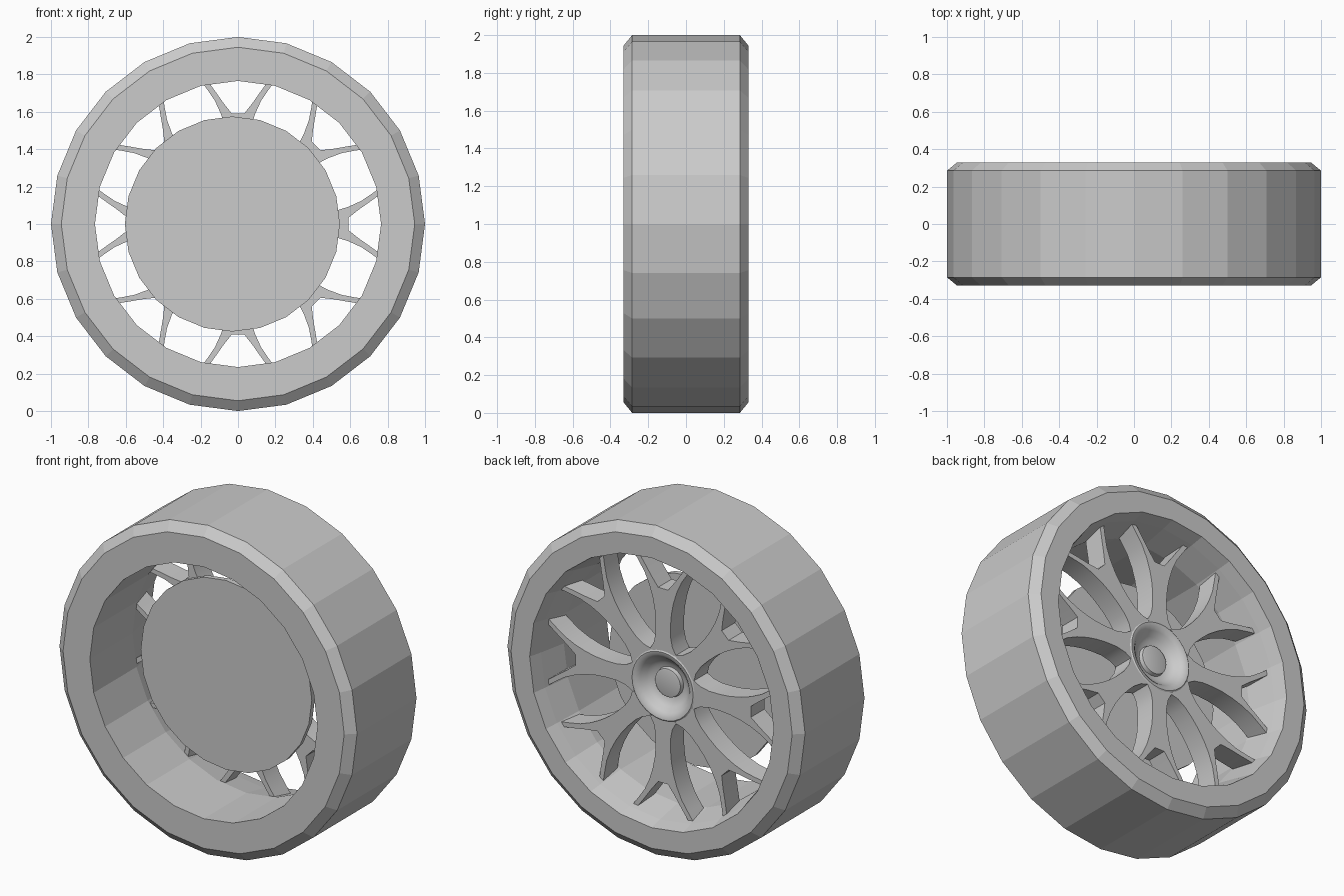
import bpy, bmesh, math
from mathutils import Matrix, Vector

cube = bpy.data.objects.get("Cube")
if cube:
    bpy.data.objects.remove(cube)

grey = bpy.data.materials.new("plain_grey")
grey.use_nodes = True
colour = (0.6, 0.6, 0.6, 1)
grey.diffuse_color = colour
grey.node_tree.nodes["Principled BSDF"].inputs["Base Color"].default_value = colour

AXLE = Vector((0, 0, 1))


def finish(bm, name, location=AXLE, smooth_angle=None):
    bmesh.ops.recalc_face_normals(bm, faces=bm.faces)
    mesh = bpy.data.meshes.new(name)
    bm.to_mesh(mesh)
    bm.free()
    mesh.materials.append(grey)
    ob = bpy.data.objects.new(name, mesh)
    ob.location = location
    bpy.context.collection.objects.link(ob)
    if smooth_angle:
        bpy.ops.object.select_all(action="DESELECT")
        ob.select_set(True)
        bpy.context.view_layer.objects.active = ob
        bpy.ops.object.shade_smooth_by_angle(angle=math.radians(smooth_angle))
    return ob


def lathe(name, profile, sides, loop=False, location=AXLE, smooth_angle=None):
    """Turn (radius, y) points about the axle; an open profile gets end caps."""
    bm = bmesh.new()
    rings = []
    for r, y in profile:
        angles = [math.tau * i / sides for i in range(sides)]
        rings.append([bm.verts.new((r * math.cos(a), y, r * math.sin(a))) for a in angles])
    pairs = list(zip(rings, rings[1:]))
    if loop:
        pairs.append((rings[-1], rings[0]))
    else:
        bm.faces.new(rings[0])
        bm.faces.new(rings[-1])
    for a, b in pairs:
        for i in range(sides):
            j = (i + 1) % sides
            bm.faces.new((a[i], a[j], b[j], b[i]))
    return finish(bm, name, location, smooth_angle)


# Tyre with the rim barrel, chamfered at both shoulders
lathe("tyre_and_rim", [
    (0.765, -0.33), (0.945, -0.33), (1, -0.285), (1, 0.285),
    (0.945, 0.33), (0.82, 0.33), (0.8, 0.25), (0.765, 0.08)], 24, loop=True)

# Brake disc on the front side, slightly off the axle
lathe("brake_disc", [(0.575, -0.07), (0.575, -0.04)], 24, location=AXLE + Vector((-0.03, 0, 0)))

# Hub with a rounded dish and a flat centre cap
lathe("hub", [
    (0.22, 0.08), (0.22, 0.215), (0.205, 0.225), (0.185, 0.222), (0.165, 0.205),
    (0.14, 0.175), (0.115, 0.158), (0.09, 0.152), (0.085, 0.175), (0.075, 0.178)],
    32, smooth_angle=40)

# Forked spokes: half outline as (half width, radius), outer side then fork
outer = [(0.09, 0.2), (0.062, 0.25), (0.05, 0.31), (0.05, 0.38), (0.056, 0.45),
         (0.07, 0.52), (0.092, 0.59), (0.124, 0.66), (0.165, 0.72), (0.205, 0.775)]
fork = [(0.17, 0.775), (0.122, 0.71), (0.08, 0.65), (0.033, 0.59)]
half = outer + fork
outline = half + [(-x, r) for x, r in reversed(half)]
SPOKES = 8
for k in range(SPOKES):
    bm = bmesh.new()
    base = bm.faces.new([bm.verts.new((x, 0.09, r)) for x, r in outline])
    ext = bmesh.ops.extrude_face_region(bm, geom=[base])
    moved = [v for v in ext["geom"] if isinstance(v, bmesh.types.BMVert)]
    bmesh.ops.translate(bm, verts=moved, vec=(0, 0.13, 0))
    bmesh.ops.rotate(bm, verts=bm.verts, cent=(0, 0, 0),
                     matrix=Matrix.Rotation(math.tau * k / SPOKES, 3, "Y"))
    finish(bm, f"spoke_{k + 1}", smooth_angle=35)
